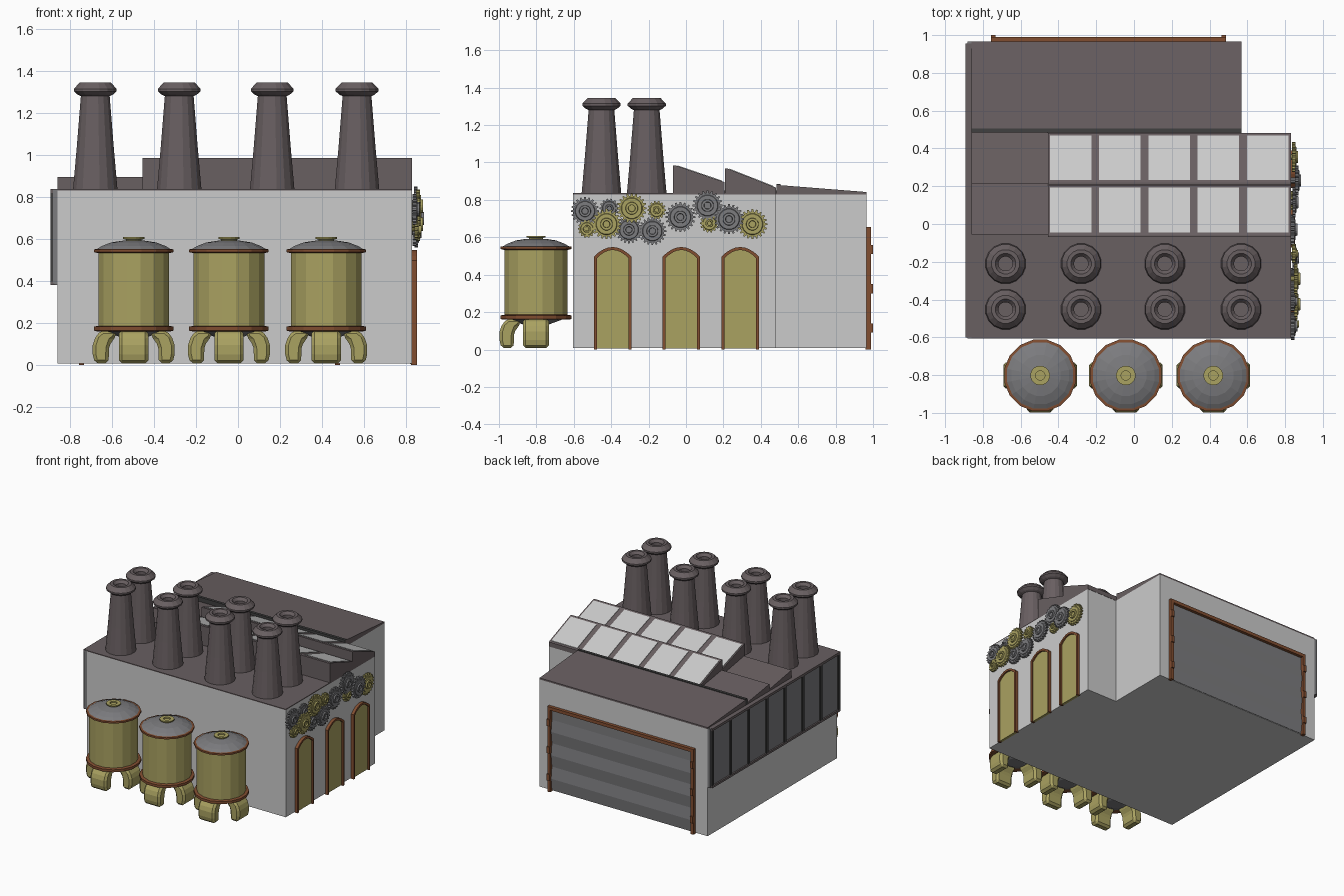
import bpy, bmesh, math

if "Cube" in bpy.data.objects:
    bpy.data.objects.remove(bpy.data.objects["Cube"])


def material(name, r, g, b):
    m = bpy.data.materials.new(name)
    m.diffuse_color = (r, g, b, 1)
    m.use_nodes = True
    m.node_tree.nodes["Principled BSDF"].inputs["Base Color"].default_value = m.diffuse_color
    return m


ROOF = material("roof_grey", 0.14, 0.115, 0.12)
OLIVE = material("olive_brass", 0.40, 0.36, 0.12)
RUST = material("rust", 0.22, 0.075, 0.03)
STEEL = material("steel", 0.20, 0.20, 0.21)
DARK = material("dark_frame", 0.05, 0.05, 0.05)


def finish(name, bm, mat):
    bmesh.ops.remove_doubles(bm, verts=bm.verts, dist=1e-5)
    bmesh.ops.recalc_face_normals(bm, faces=bm.faces)
    me = bpy.data.meshes.new(name)
    bm.to_mesh(me)
    bm.free()
    ob = bpy.data.objects.new(name, me)
    bpy.context.collection.objects.link(ob)
    if mat:
        me.materials.append(mat)
    return ob


def prism(name, pts, axis, a, b, mat=None, bevel=0):
    """Extrude a 2D outline from a to b along an axis."""
    put = {'x': lambda p, t: (t, p[0], p[1]),
           'y': lambda p, t: (p[0], t, p[1]),
           'z': lambda p, t: (p[0], p[1], t)}[axis]
    bm = bmesh.new()
    lo = [bm.verts.new(put(p, a)) for p in pts]
    hi = [bm.verts.new(put(p, b)) for p in pts]
    n = len(pts)
    bm.faces.new(lo)
    bm.faces.new(hi)
    for i in range(n):
        bm.faces.new((lo[i], lo[(i + 1) % n], hi[(i + 1) % n], hi[i]))
    ob = finish(name, bm, mat)
    if bevel:
        md = ob.modifiers.new("bevel", 'BEVEL')
        md.width, md.segments = bevel, 1
    return ob


def box(name, x0, x1, y0, y1, z0, z1, mat=None):
    return prism(name, [(x0, y0), (x1, y0), (x1, y1), (x0, y1)], 'z', z0, z1, mat)


def lathe(name, prof, segs, loc, mat=None, axis='z'):
    """Spin a (radius, height) profile."""
    bm = bmesh.new()
    rings = []
    for r, h in prof:
        ring = []
        for i in range(segs):
            t = 2 * math.pi * (i + 0.5) / segs
            c, s = r * math.cos(t), r * math.sin(t)
            ring.append(bm.verts.new((c, s, h) if axis == 'z' else (h, c, s)))
        rings.append(ring)
    for p, q in zip(rings, rings[1:]):
        for i in range(segs):
            j = (i + 1) % segs
            bm.faces.new((p[i], p[j], q[j], q[i]))
    bm.faces.new(rings[0])
    bm.faces.new(rings[-1])
    ob = finish(name, bm, mat)
    ob.location = loc
    return ob


# Main building: L-shaped walls and roof deck
L = [(-.86, -.605), (.83, -.605), (.83, .48), (.57, .48), (.57, .965), (-.86, .965)]
prism("walls", L, 'z', .007, .83)
prism("roof_deck", L, 'z', .83, .837, ROOF)

# Sloped back roof and low saw-tooth roofs on the left
prism("back_roof", [(.485, .83), (.485, .88), (.965, .842), (.965, .83)], 'x', -.86, .57, ROOF)
box("roof_gutter", -.86, .57, .484, .505, .83, .884, DARK)
for i, (y0, y1, z) in enumerate([(-.055, .215, .895), (.215, .484, .89)]):
    prism(f"low_roof_{i}", [(y0, .83), (y0, z), (y1, .85), (y1, .83)], 'x', -.86, -.455, ROOF)

# Saw-tooth skylights with five panes each
for i, (y0, y1, z0, z1) in enumerate([(-.07, .205, .985, .895), (.208, .482, .968, .865)]):
    prism(f"skylight_{i}", [(y0, .83), (y0, z0), (y0 + .012, z0), (y1, z1), (y1, .83)],
          'x', -.455, .83, ROOF)
    slope = (z1 - z0) / (y1 - y0 - .012)
    za, zb = z0 + slope * .012, z0 + slope * (y1 - y0 - .025)
    for k in range(5):
        x = -.445 + k * .2605
        prism(f"skylight_pane_{i}_{k}", [(y0 + .024, za - .004), (y0 + .024, za + .004),
              (y1 - .013, zb + .004), (y1 - .013, zb - .004)], 'x', x, x + .22)

# Long window band on the left wall
prism("window_band", [(-.86, .38), (-.882, .39), (-.882, .835), (-.86, .835)], 'y', -.605, .965, STEEL)
box("window_top_rail", -.893, -.86, -.6, .955, .818, .837, ROOF)
box("window_bottom_rail", -.893, -.86, -.6, .955, .38, .396, ROOF)
for k in range(8):
    y = -.59 + k * .219
    box(f"window_bar_{k}", -.893, -.86, y - .01, y + .01, .385, .83, DARK)

# Eight chimneys
CHIM = [(.108, 0), (.09, .2), (.07, .445), (.085, .452), (.104, .468), (.104, .48),
        (.075, .51), (.055, .51), (.038, .49), (.038, .45)]
for i, x in enumerate((-.68, -.28, .163, .567)):
    for j, y in enumerate((-.21, -.452)):
        lathe(f"chimney_{i}_{j}", CHIM, 16, (x, y, .835), ROOF)

# Three storage tanks on curved legs
LEG = [(.085, .165), (.15, .165), (.18, .14), (.195, .095), (.195, .05), (.185, .007),
       (.12, .007), (.117, .08), (.105, .115), (.08, .135)]
for i, x in enumerate((-.497, -.043, .42)):
    loc = (x, -.802, 0)
    lathe(f"tank_body_{i}", [(.172, .17), (.172, .545)], 16, loc, OLIVE)
    lathe(f"tank_underside_{i}", [(.06, .13), (.17, .17)], 16, loc, STEEL)
    lathe(f"tank_lower_band_{i}", [(.18, .16), (.193, .163), (.193, .182), (.172, .186)], 16, loc, RUST)
    lathe(f"tank_upper_band_{i}", [(.172, .532), (.193, .537), (.193, .55), (.18, .552)], 16, loc, RUST)
    lathe(f"tank_dome_{i}", [(.182, .55), (.155, .566), (.11, .583), (.05, .592)], 16, loc, STEEL)
    lathe(f"tank_cap_{i}", [(.038, .585), (.038, .597), (.052, .6), (.052, .608),
                            (.025, .608), (.025, .598)], 16, loc, OLIVE)
    for k, a in enumerate((0, -90, 180)):
        leg = prism(f"tank_leg_{i}_{k}", LEG, 'y', -.07, .07, OLIVE, .018)
        leg.location = loc
        leg.rotation_euler.z = math.radians(a)


# Arched doors on the right wall
def arch(c, w, spring, rise, z0):
    pts = [(c - w, z0)]
    for k in range(9):
        u = -1 + k / 4
        pts.append((c + w * u, spring + rise * (1 - u * u)))
    return pts + [(c + w, z0)]


for i, y in enumerate((-.392, -.025, .29)):
    inner = arch(y, .085, .488, .044, .005)
    prism(f"arched_door_{i}", inner, 'x', .82, .84, OLIVE)
    prism(f"door_frame_{i}", arch(y, .1, .497, .051, 0) + arch(y, .085, .488, .044, 0)[::-1],
          'x', .825, .852, RUST)

# Garage door on the back wall: ribbed shutter, frame and brackets
rib = [(.96, .01)]
for k in range(7):
    z = .01 + k * .09
    rib += [(.968 + .01 * (k % 2), z)]
rib += [(.968, .635), (.96, .635)]
prism("garage_shutter", rib, 'x', -.735, .465, STEEL)
prism("garage_frame", [(-.757, 0), (-.757, .655), (.487, .655), (.487, 0), (.463, 0),
                       (.463, .63), (-.733, .63), (-.733, 0)], 'y', .96, .99, RUST)
for i, x in enumerate((-.745, .475)):
    for k in range(3):
        box(f"garage_bracket_{i}_{k}", x - .012, x + .012, .97, 1.0, .09 + k * .21, .14 + k * .21, RUST)


# Gear train along the right wall
def gear(i, y, z, r, mat, off):
    n = 20 if r > .06 else 14
    pts = []
    for k in range(n):
        for f, rr in ((-.3, .84), (-.17, 1), (.17, 1), (.3, .84)):
            t = 2 * math.pi * (k + f) / n
            pts.append((r * rr * math.cos(t), r * rr * math.sin(t)))
    g = prism(f"gear_{i}", pts, 'x', 0, .018, mat)
    g.location = (.832 + off, y, z)
    lathe(f"gear_hub_{i}", [(.72 * r, .018), (.68 * r, .023), (.42 * r, .023), (.4 * r, .033),
                            (.24 * r, .033), (.22 * r, .02)], 16, (.832 + off, y, z), mat, 'x')
    lathe(f"gear_axle_{i}", [(.2 * r, -.01 - off), (.2 * r, .026)], 10, (.832 + off, y, z), mat, 'x')


GEARS = [(-.54, .74, .075, 0, 0), (-.53, .645, .048, 1, .008), (-.425, .67, .08, 1, .016),
         (-.41, .755, .052, 0, 0), (-.29, .755, .08, 1, .016), (-.305, .64, .073, 0, 0),
         (-.157, .745, .05, 1, .004), (-.18, .633, .075, 0, .008), (-.03, .708, .08, 0, 0),
         (.115, .77, .08, 0, .006), (.125, .675, .05, 1, 0), (.23, .697, .08, 0, .02),
         (.355, .67, .08, 1, .004)]
for i, (y, z, r, m, off) in enumerate(GEARS):
    gear(i, y, z, r, OLIVE if m else STEEL, off)
